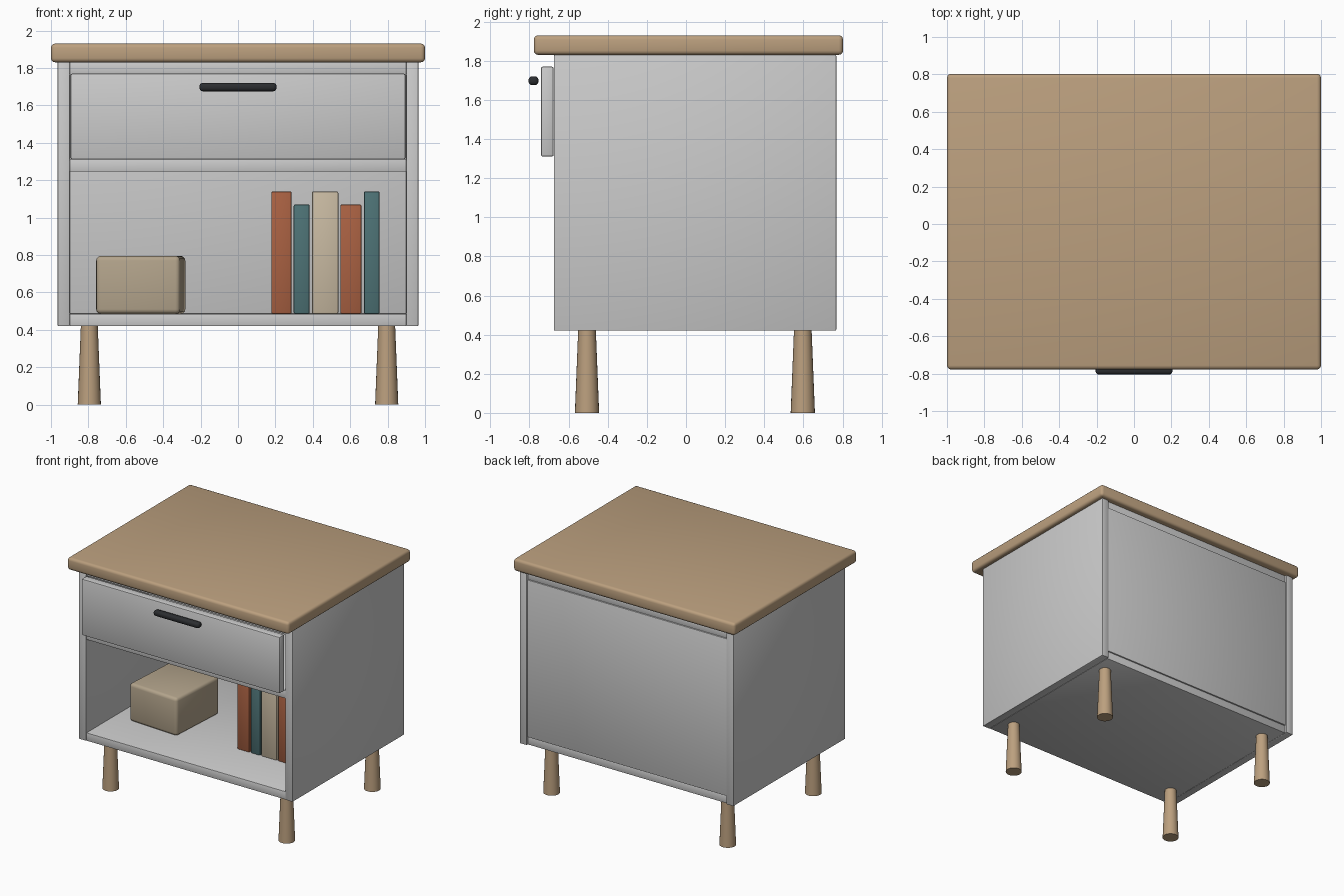
import bpy, bmesh, math

if "Cube" in bpy.data.objects:
    bpy.data.objects.remove(bpy.data.objects["Cube"])


def material(name, rgb):
    m = bpy.data.materials.new(name)
    m.diffuse_color = (*rgb, 1)
    m.use_nodes = True
    m.node_tree.nodes["Principled BSDF"].inputs["Base Color"].default_value = m.diffuse_color
    return m


WOOD = material("oak", (0.50, 0.35, 0.21))
DARK = material("dark_metal", (0.025, 0.027, 0.03))
RUST = material("rust", (0.40, 0.12, 0.055))
TEAL = material("teal", (0.075, 0.17, 0.18))
CREAM = material("cream", (0.58, 0.49, 0.36))
KRAFT = material("kraft", (0.45, 0.37, 0.26))


def finish(name, bm, mat):
    me = bpy.data.meshes.new(name)
    bm.to_mesh(me)
    bm.free()
    ob = bpy.data.objects.new(name, me)
    bpy.context.collection.objects.link(ob)
    if mat:
        me.materials.append(mat)
    bpy.context.view_layer.objects.active = ob
    bpy.ops.object.select_all(action='DESELECT')
    ob.select_set(True)
    bpy.ops.object.shade_smooth_by_angle(angle=math.radians(35))
    return ob


def box(name, x, y, z, bevel=0.005, mat=None, segments=2, turn=0):
    """Bevelled box from (min, max) ranges, optionally turned about z."""
    bm = bmesh.new()
    bmesh.ops.create_cube(bm, size=1)
    bmesh.ops.scale(bm, verts=bm.verts, vec=(x[1] - x[0], y[1] - y[0], z[1] - z[0]))
    bmesh.ops.bevel(bm, geom=bm.edges[:], offset=bevel, segments=segments,
                    profile=0.5, affect='EDGES')
    ob = finish(name, bm, mat)
    ob.location = [(r[0] + r[1]) / 2 for r in (x, y, z)]
    ob.rotation_euler.z = turn
    return ob


def leg(name, x, y):
    bm = bmesh.new()
    bmesh.ops.create_cone(bm, cap_ends=True, segments=24, radius1=0.062,
                          radius2=0.045, depth=0.425)
    ob = finish(name, bm, WOOD)
    ob.location = (x, y, 0.2125)


# Tabletop
box("tabletop", (-1, 1), (-0.778, 0.803), (1.83, 1.93), 0.022, WOOD, 3)

# Carcass: sides, horizontal panels and back
for side, s in (("left", -1), ("right", 1)):
    box(side + "_side", sorted((s * 0.9, s * 0.965)), (-0.675, 0.768), (0.42, 1.83))
for name, z in (("bottom_panel", 0.42), ("drawer_divider", 1.245), ("top_panel", 1.765)):
    back = 0.72 if name == "drawer_divider" else 0.752
    box(name, (-0.9, 0.9), (-0.67, back), (z, z + 0.065), 0.003)
box("back_panel", (-0.9, 0.9), (0.72, 0.762), (0.485, 1.768), 0.003)

# Drawer front and pull
box("drawer_front", (-0.895, 0.895), (-0.742, -0.676), (1.31, 1.77), 0.01)
box("drawer_handle", (-0.206, 0.206), (-0.805, -0.754), (1.675, 1.72), 0.018, DARK, 3)

# Flared legs
for side, x in (("left", -0.795), ("right", 0.795)):
    leg("front_" + side + "_leg", x, -0.506)
    leg("back_" + side + "_leg", x, 0.597)

# Storage box, slightly turned
box("storage_box", (-0.745, -0.295), (-0.335, 0.175), (0.485, 0.795), 0.025, KRAFT, 3,
    math.radians(-3.4))

# Row of books
books = [(0.178, 0.287, 1.14, RUST), (0.298, 0.383, 1.07, TEAL), (0.395, 0.536, 1.14, CREAM),
         (0.547, 0.66, 1.07, RUST), (0.673, 0.757, 1.14, TEAL)]
for i, (x0, x1, top, mat) in enumerate(books, 1):
    box(f"book_{i}", (x0, x1), (-0.265, 0.245), (0.485, top), 0.008, mat)
